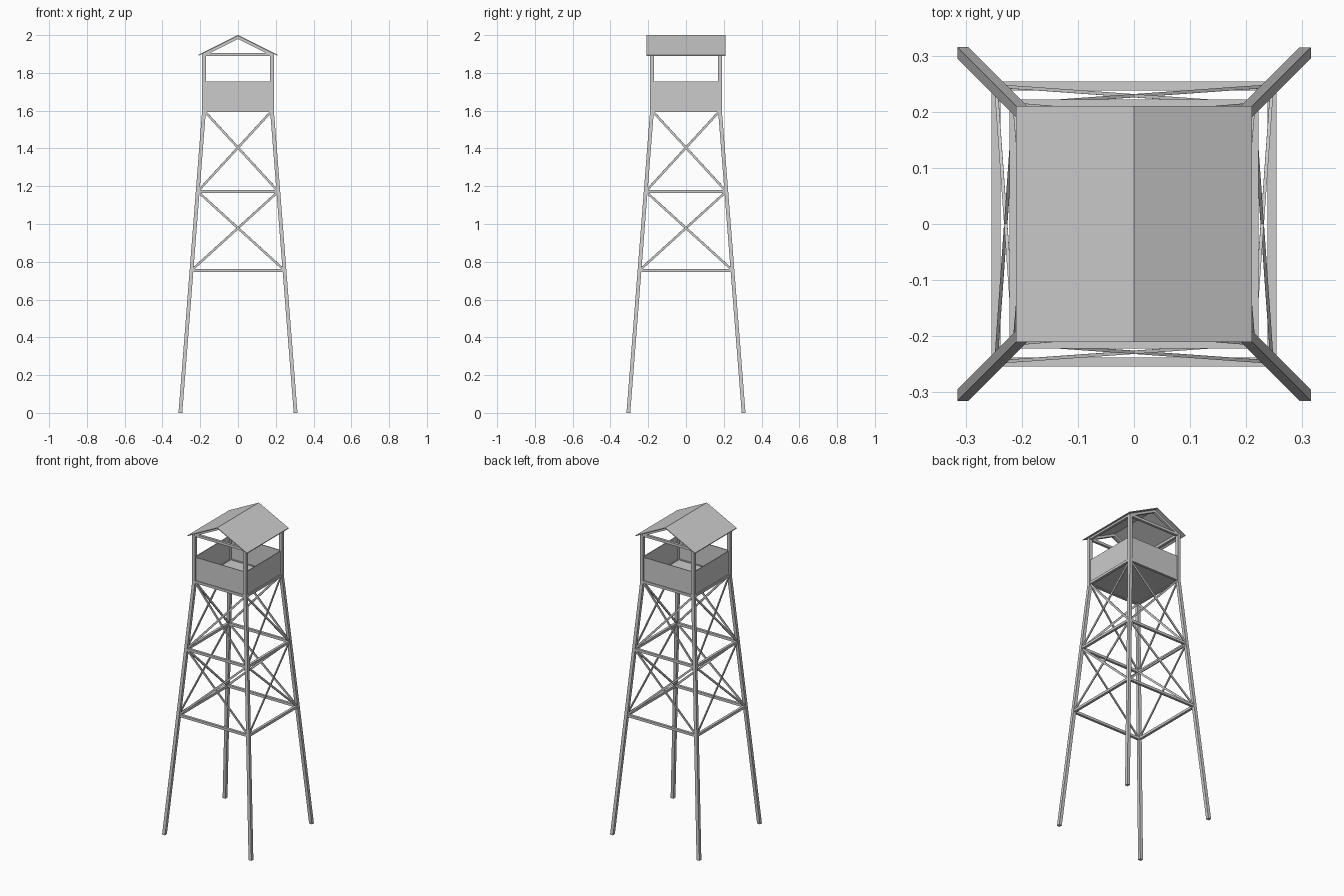
import bpy, bmesh, math
from mathutils import Vector, Matrix

if "Cube" in bpy.data.objects:
    bpy.data.objects.remove(bpy.data.objects["Cube"])

FOOT, DECK, DECK_Z = 0.305, 0.18, 1.60
LOW_Z, MID_Z, EAVE_Z = 0.755, 1.172, 1.897


def half(z):
    """Distance of the leg axis from the centre at height z."""
    return FOOT + (DECK - FOOT) * min(z, DECK_Z) / DECK_Z


def finish(name, bm):
    bmesh.ops.recalc_face_normals(bm, faces=bm.faces[:])
    mesh = bpy.data.meshes.new(name)
    bm.to_mesh(mesh)
    bm.free()
    ob = bpy.data.objects.new(name, mesh)
    bpy.context.collection.objects.link(ob)
    return ob


def bridge(bm, ring_a, ring_b):
    """Closed solid between two matching rings of points."""
    a = [bm.verts.new(p) for p in ring_a]
    b = [bm.verts.new(p) for p in ring_b]
    n = len(a)
    bm.faces.new(a)
    bm.faces.new(b[::-1])
    for i in range(n):
        bm.faces.new((a[i], b[i], b[(i + 1) % n], a[(i + 1) % n]))


def bar(bm, a, b, width, depth, normal=(0, 1, 0)):
    """Rectangular bar from a to b; depth is measured along normal."""
    a, b, n = Vector(a), Vector(b), Vector(normal)
    s = (b - a).cross(n).normalized() * width / 2
    d = n.normalized() * depth / 2
    offs = [s + d, s - d, -s - d, -s + d]
    bridge(bm, [a + o for o in offs], [b + o for o in offs])


def four_sides(name, build):
    """Build the front side, then repeat it on the other three."""
    bm = bmesh.new()
    build(bm)
    geom = bm.verts[:] + bm.edges[:] + bm.faces[:]
    for k in range(1, 4):
        new = bmesh.ops.duplicate(bm, geom=geom)["geom"]
        bmesh.ops.rotate(bm, matrix=Matrix.Rotation(k * math.pi / 2, 3, 'Z'),
                         verts=[v for v in new if isinstance(v, bmesh.types.BMVert)])
    return finish(name, bm)


def leg(bm):
    r = 0.01
    sq = [(r, r), (-r, r), (-r, -r), (r, -r)]
    bridge(bm, [(FOOT + x, -FOOT + y, 0) for x, y in sq],
           [(DECK + x, -DECK + y, DECK_Z) for x, y in sq])


def beam(z, ext=0.0):
    h = half(z)
    return lambda bm: bar(bm, (-h - ext, -h, z), (h + ext, -h, z), 0.016, 0.016)


def cross(z0, z1):
    def build(bm):
        h0, h1 = half(z0), half(z1)
        normal = (0, -(z1 - z0), -(h0 - h1))
        for s in (-1, 1):
            bar(bm, (-s * h0, -h0, z0), (s * h1, -h1, z1), 0.012, 0.006, normal)
    return build


# Splayed legs and cabin posts
four_sides("legs", leg)
four_sides("cabin_posts", lambda bm: bar(
    bm, (DECK, -DECK, DECK_Z), (DECK, -DECK, EAVE_Z), 0.02, 0.02))

# Horizontal beams and diagonal braces
four_sides("lower_beams", beam(LOW_Z))
four_sides("middle_beams", beam(MID_Z))
four_sides("deck_beams", beam(DECK_Z, 0.009))
four_sides("eave_beams", beam(EAVE_Z, 0.009))
four_sides("lower_braces", cross(LOW_Z, MID_Z))
four_sides("upper_braces", cross(MID_Z, DECK_Z))

# Deck floor and parapet walls
bm = bmesh.new()
bar(bm, (-DECK, 0, DECK_Z), (DECK, 0, DECK_Z), 2 * DECK, 0.006, (0, 0, 1))
finish("deck_floor", bm)
four_sides("parapet_walls", lambda bm: bar(
    bm, (-0.178, -DECK, 1.68), (0.178, -DECK, 1.68), 0.15, 0.005))


# Gable roof and its end rafters
def gable(bm, x, top, eave, thick, y0, y1):
    pts = [(-x, eave), (0, top), (x, eave),
           (x, eave - thick), (0, top - thick), (-x, eave - thick)]
    bridge(bm, [(px, y0, pz) for px, pz in pts], [(px, y1, pz) for px, pz in pts])


bm = bmesh.new()
gable(bm, 0.21, 2.0, 1.895, 0.005, -0.21, 0.21)
finish("roof", bm)

bm = bmesh.new()
for y in (-DECK, DECK):
    gable(bm, 0.19, 1.995, 1.90, 0.016, y - 0.008, y + 0.008)
finish("rafters", bm)
